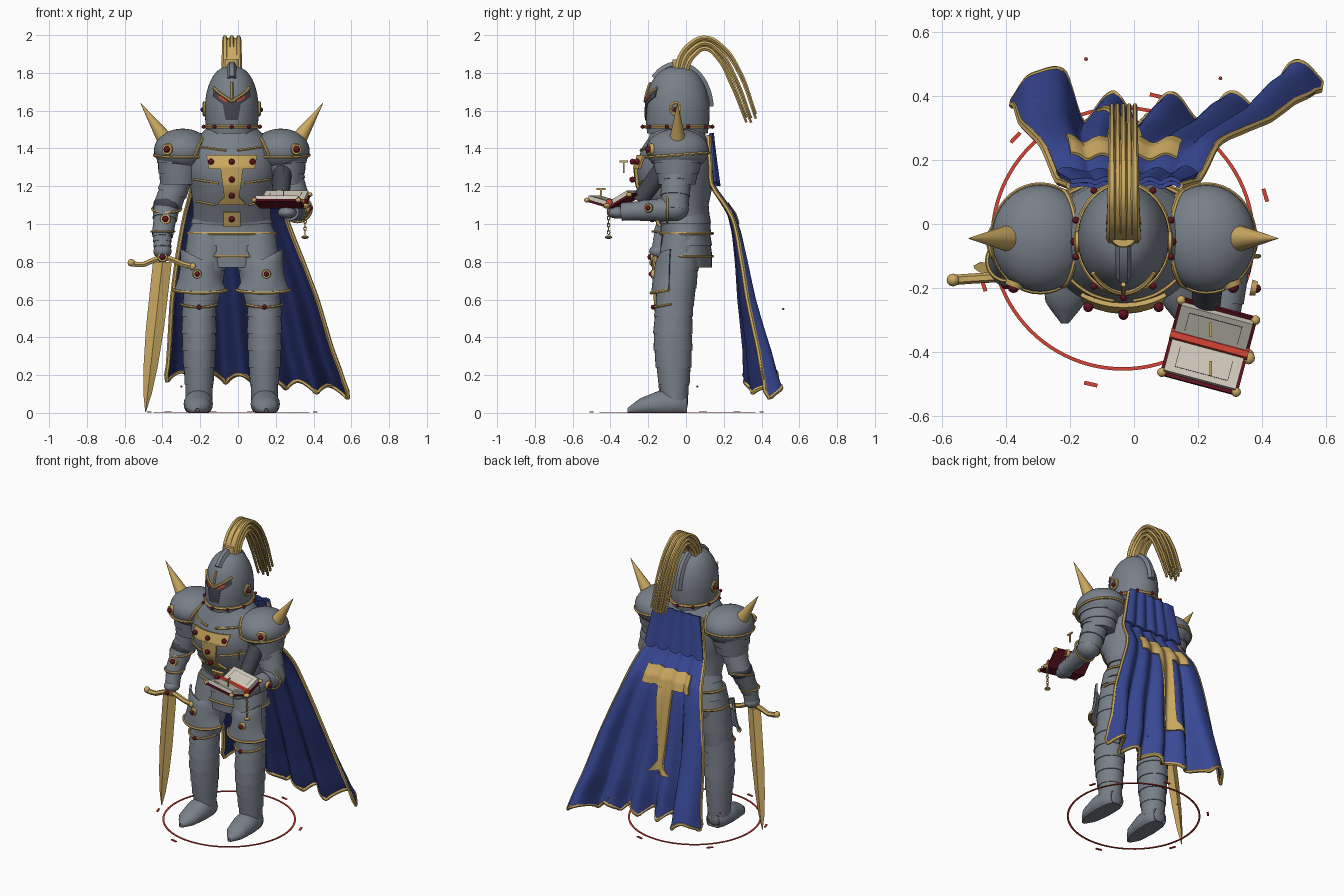
import bpy, bmesh, math
from mathutils import Vector, Matrix
from math import sin, cos, pi, radians, sqrt

if "Cube" in bpy.data.objects:
    bpy.data.objects.remove(bpy.data.objects["Cube"])

def mat(name, *c):
    m = bpy.data.materials.new(name)
    m.diffuse_color = (*c, 1)
    m.use_nodes = True
    m.node_tree.nodes["Principled BSDF"].inputs["Base Color"].default_value = m.diffuse_color
    return m

STEEL = mat("steel", .19, .215, .25)
GOLD = mat("gold", .60, .40, .12)
BLUE = mat("cape blue", .04, .065, .30)
NAVY = mat("cape lining", .014, .022, .11)
RUBY = mat("ruby", .12, .006, .016)
RED = mat("bright red", .68, .06, .035)
PAGE = mat("paper", .62, .58, .49)
DARK = mat("dark iron", .055, .06, .075)
CX = -.033                      # body centre line

def finish(name, bm, *mats):
    me = bpy.data.meshes.new(name)
    if len(mats) == 1:
        bmesh.ops.recalc_face_normals(bm, faces=bm.faces)
    bm.to_mesh(me)
    bm.free()
    ob = bpy.data.objects.new(name, me)
    bpy.context.collection.objects.link(ob)
    for m in mats:
        me.materials.append(m)
    return ob

def loft(name, rings, m, seg=32):
    """Skin elliptical rings (z, cx, cy, rx, ry)."""
    bm = bmesh.new()
    rows = [[bm.verts.new((x + rx * cos(2 * pi * i / seg), y + ry * sin(2 * pi * i / seg), z))
             for i in range(seg)] for z, x, y, rx, ry in rings]
    for a, b in zip(rows, rows[1:]):
        for i in range(seg):
            j = (i + 1) % seg
            bm.faces.new((a[i], a[j], b[j], b[i]))
    bm.faces.new(rows[0])
    bm.faces.new(rows[-1])
    return finish(name, bm, m)

def interp(table, z):
    """Linear lookup in rows whose first value rises."""
    z = min(max(z, table[0][0]), table[-1][0])
    for a, b in zip(table, table[1:]):
        if z <= b[0]:
            t = (z - a[0]) / (b[0] - a[0])
            return [p + (q - p) * t for p, q in zip(a, b)]

def lames(name, table, n, m=STEEL, step=.93):
    """Overlapping plates: sawtooth version of a loft."""
    z0, z1 = table[0][0], table[-1][0]
    rings = []
    for i in range(n):
        for f, s in ((0, 1), (1, step)):
            z, x, y, rx, ry = interp(table, z0 + (z1 - z0) * (i + f) / n)
            rings.append((z, x, y, rx * s, ry * s))
    return loft(name, rings, m)

def limb(name, a, b, r0, r1, n=1, m=STEEL, step=.92):
    a, b = Vector(a), Vector(b)
    ob = lames(name, [(0, 0, 0, r0, r0), ((b - a).length, 0, 0, r1, r1)], n, m, step)
    ob.matrix_world = Matrix.Translation(a) @ (b - a).to_track_quat('Z', 'Y').to_matrix().to_4x4()

def ball(name, loc, size, m, seg=24):
    bm = bmesh.new()
    bmesh.ops.create_uvsphere(bm, u_segments=seg, v_segments=seg // 2, radius=1,
                              matrix=Matrix.Translation(loc) @ Matrix.Diagonal((*size, 1)))
    finish(name, bm, m)

def box(name, size, m, mx):
    bm = bmesh.new()
    bmesh.ops.create_cube(bm, size=1, matrix=mx @ Matrix.Diagonal((*size, 1)))
    finish(name, bm, m)

def tube(name, pts, r, m, closed=False, tip=1, res=2):
    cu = bpy.data.curves.new(name, 'CURVE')
    cu.dimensions, cu.bevel_depth, cu.bevel_resolution, cu.resolution_u = '3D', r, 1, res
    cu.use_fill_caps = True
    sp = cu.splines.new('BEZIER')
    sp.bezier_points.add(len(pts) - 1)
    for i, (bp, p) in enumerate(zip(sp.bezier_points, pts)):
        bp.co, bp.handle_left_type, bp.handle_right_type = p, 'AUTO', 'AUTO'
        bp.radius = 1 + (tip - 1) * i / (len(pts) - 1)
    sp.use_cyclic_u = closed
    cu.materials.append(m)
    bpy.context.collection.objects.link(bpy.data.objects.new(name, cu))

def arc(c, rx, ry, a0=0, a1=360, n=20, sag=0):
    return [(c[0] + rx * cos(t), c[1] + ry * sin(t), c[2] + sag * sin(t)) for t in
            (radians(a0 + (a1 - a0) * i / n) for i in range(n + (a1 - a0 < 360)))]

def sheet(name, fn, nu, nv, m, thick, back=None):
    """Grid surface fn(u, v) given thickness behind its front face."""
    bm = bmesh.new()
    g = [[bm.verts.new(fn(i / nu, j / nv)) for j in range(nv + 1)] for i in range(nu + 1)]
    for i in range(nu):
        for j in range(nv):
            bm.faces.new((g[i][j], g[i][j + 1], g[i + 1][j + 1], g[i + 1][j]))
    ob = finish(name, bm, m, back or m)
    s = ob.modifiers.new("thickness", 'SOLIDIFY')
    s.thickness, s.offset = thick, -1
    if back:
        s.material_offset = s.material_offset_rim = 1

def stud(loc, d, r, ring=True):
    loc, d = Vector(loc), Vector(d).normalized()
    if ring:
        limb("stud_mount", loc - d * .01, loc + d * .008, r * 1.8, r * 1.8, 1, GOLD, .85)
    ball("ruby_stud", loc + d * .008, (r, r, r), RUBY, 12)

# torso and neck
TORSO = [(.98, CX, 0, .205, .13), (1.1, CX, -.035, .205, .155), (1.2, CX, -.057, .22, .197),
         (1.3, CX, -.06, .24, .205), (1.4, CX, -.05, .23, .185), (1.46, CX, -.045, .18, .15),
         (1.51, CX, -.045, .13, .14)]
loft("breastplate", TORSO, STEEL, 48)

def chest(x, z, off):
    _, cx, cy, rx, ry = interp(TORSO, z)
    return (x, cy - ry * sqrt(max(.02, 1 - ((x - cx) / rx) ** 2)) - off, z)

def chest_plate(name, z0, z1, w0, w1):
    def fn(u, v):
        return chest(CX + (2 * u - 1) * (w0 + (w1 - w0) * v), z0 + (z1 - z0) * v, .015)
    sheet(name, fn, 12, 6, GOLD, .02)

chest_plate("chest_emblem_bar", 1.365, 1.29, .135, .12)
chest_plate("chest_emblem_stem", 1.30, 1.14, .06, .04)
chest_plate("chest_emblem_foot", 1.14, 1.10, .04, .08)
chest_plate("belt_buckle", 1.06, .985, .045, .045)
for x, z in ((-.11, 1.33), (0, 1.33), (.11, 1.33), (0, 1.235), (0, 1.15), (0, 1.025)):
    stud(chest(CX + x, z, .018), (0, -1, 0), .016, False)
for z, a, b in ((1.215, .07, .2), (1.10, .09, .19), (1.39, .03, .17)):
    for s in (-1, 1):
        tube("chest_trim", [chest(CX + s * (a + (b - a) * i / 6), z + .02 * i / 6, .003)
                            for i in range(7)], .007, GOLD)

# waist lames
lames("waist_skirt", [(.83, CX, .002, .247, .138), (.95, CX, 0, .235, .135), (1.06, CX, -.01, .205, .14)], 4, step=.95)
lames("waist_under_skirt", [(.77, CX, .002, .2, .135), (.85, CX, .002, .22, .135)], 1, step=1)
for z, r in ((.83, .249), (.95, .234)):
    tube("skirt_trim", arc((CX, .002, z), r, .138), .008, GOLD, True)

# legs
for s, side in ((-1, "right"), (1, "left")):
    x = CX + s * .173
    lames(side + "_greave", [(.06, x, -.06, .07, .07), (.3, x, -.068, .089, .103), (.45, x, -.07, .095, .106),
                             (.6, x, -.06, .09, .102)], 6, step=.945)
    xt = CX + s * .148
    lames(side + "_thigh", [(.56, xt + s * .02, -.06, .09, .1), (.7, xt, -.05, .112, .112),
                            (.95, xt - s * .02, -.02, .11, .105)], 4, step=.96)
    xp = CX + s * .166

    def tasset(u, v):
        t = radians(195 + 150 * u)
        z0 = .815 + .055 * max(0, s * cos(t))
        return (xp + (.108 + .037 * v ** 3) * cos(t), -.06 + (.09 + .034 * sqrt(v)) * sin(t),
                z0 + (.655 + .02 * sin(t) - z0) * v)
    sheet(side + "_tasset", tasset, 20, 10, STEEL, .012)
    tube("tasset_trim", [tasset(i / 12, 1) for i in range(13)], .009, GOLD)
    stud((x + s * .01, -.176, .735), (0, -1, 0), .014)
    tube("knee_trim", arc((x, -.06, .58), .096, .108, 190, 350, 12, .02), .007, GOLD)
    stud((x, -.166, .56), (0, -1, 0), .013, False)

    def boot(u, v):
        _, w, h = interp([(0, .05, .1), (.15, .072, .115), (.45, .078, .12), (.8, .062, .075), (1, .012, .025)], v)
        t = 2 * pi * u
        return (x + s * .01 * v - w * cos(t), .005 - .315 * v, max(0, h * (.4 + .6 * sin(t))))
    sheet(side + "_boot", boot, 24, 14, STEEL, .004)
    ball(side + "_heel", (x, -.015, .055), (.052, .025, .053), STEEL)

# pauldrons and spikes
for s, side in ((-1, "right"), (1, "left")):
    x = CX + s * .26
    ball(side + "_pauldron", (x, -.045, 1.39), (.152, .167, .115), STEEL, 40)
    lames(side + "_shoulder_lames", [(1.21, x + s * .02, -.05, .1, .1), (1.38, x + s * .01, -.045, .135, .15)], 3, step=.95)
    tube("pauldron_trim", arc((x, -.045, 1.365), .15, .167, sag=.012), .008, GOLD, True)
    rim = []
    for i in range(13):
        t = radians(-20 + 220 * i / 12)
        off = .075 + .04 * sin(t)
        k = sqrt(1 - (off / .152) ** 2)
        rim.append((x - s * off, -.045 + .169 * k * cos(t), 1.39 + .117 * k * sin(t)))
    tube("pauldron_inner_trim", rim, .008, GOLD)
    stud((x + s * .08, -.19, 1.395), (s * .4, -1, 0), .018)
    limb("shoulder_spike", (CX + s * .345, -.045, 1.435), (CX + s * .483, -.045, 1.64), .046, .001, 1, GOLD, 1)

# right arm holding the sword
limb("right_upper_arm", (-.375, -.045, 1.09), (-.30, -.045, 1.30), .074, .09, 3)
ball("right_elbow", (-.375, -.05, 1.1), (.074, .08, .06), DARK)
limb("right_forearm", (-.4, -.12, .94), (-.375, -.05, 1.11), .056, .074, 2)
limb("right_gauntlet", (-.4, -.14, .85), (-.4, -.115, .96), .045, .054, 4)
ball("right_hand", (-.4, -.14, .855), (.048, .055, .04), STEEL)
tube("right_cuff_trim", arc((-.398, -.115, .96), .06, .062), .007, GOLD, True)
tube("right_elbow_trim", arc((-.378, -.055, 1.08), .076, .08, sag=.02), .007, GOLD, True)
stud((-.385, -.145, 1.025), (0, -1, .2), .017)

# sword
loft("sword_blade", [(z, -.49 + .09 * z / .8, -.125 - .04 * z / .8, w, .016 * min(1, w / .03))
                     for z, w in ((.005, .002), (.1, .022), (.25, .038), (.45, .048), (.8, .05))], GOLD, 4)
tube("sword_guard", [(-.565, -.175, .79), (-.5, -.17, .785), (-.4, -.165, .825), (-.3, -.16, .79), (-.24, -.155, .775)], .016, GOLD)
for p in ((-.565, -.175, .795), (-.24, -.155, .775)):
    ball("guard_tip", p, (.02, .02, .02), GOLD, 12)
limb("sword_grip", (-.4, -.16, .8), (-.395, -.15, .93), .02, .02, 1, GOLD, 1)
stud((-.4, -.18, .825), (0, -1, 0), .016)

# left arm under the book
limb("left_upper_arm", (.315, -.06, 1.07), (.255, -.05, 1.30), .074, .088, 3)
limb("left_inner_sleeve", (.225, -.25, 1.12), (.235, -.13, 1.28), .045, .055, 1, DARK)
ball("left_elbow", (.315, -.06, 1.08), (.072, .075, .065), STEEL)
limb("left_forearm", (.275, -.34, 1.065), (.315, -.05, 1.08), .048, .068, 3)
ball("left_hand", (.26, -.36, 1.06), (.05, .06, .032), STEEL)
tube("left_elbow_trim", [(.315 + .075 * cos(t), -.1, 1.08 + .07 * sin(t)) for t in
                         (2 * pi * i / 14 for i in range(14))], .007, GOLD, True)
stud((.375, -.2, 1.085), (1, -.2, 0), .014)

# open book
BOOK = Matrix.Translation((.235, -.375, 1.085)) @ Matrix.Rotation(radians(-15), 4, 'Z')
for s, tilt in ((-1, -16), (1, 30)):
    half = BOOK @ Matrix.Rotation(radians(tilt), 4, 'X')
    at = lambda x, y, z: half @ Matrix.Translation((x, s * y, z))
    box("book_cover", (.25, .138, .012), RUBY, at(0, .07, .004))
    box("book_pages", (.232, .116, .024), PAGE, at(0, .07, .02))
    for x, y, a, b in ((0, .108, .17, .002), (-.085, .075, .002, .066), (.085, .075, .002, .066)):
        box("page_border", (a, b, .002), DARK, at(x, y, .032))
    for x in (-.12, .12):
        ball("book_corner", at(x, .13, .006).translation, (.015, .015, .013), GOLD, 12)
tube("book_spine_ribbon", [BOOK @ Vector((x, 0, .03)) for x in (-.126, 0, .126)], .019, RED)
ball("book_clasp", BOOK @ Vector((.13, -.01, .01)), (.02, .02, .014), GOLD, 12)
for y, z in ((-.45, 1.155), (-.33, 1.30)):
    box("floating_rune_stem", (.006, .008, .06), GOLD, Matrix.Translation((.24, y, z)))
    box("floating_rune_bar", (.008, .045, .01), GOLD, Matrix.Translation((.24, y, z + .03)))
for i in range(7):
    c, f = Vector((.355, -.41, 1.07 - i * .019)), i % 2
    tube("chain_link", [c + Vector((.007 * cos(t) * f, .007 * cos(t) * (1 - f), .012 * sin(t)))
                        for t in (pi * k / 4 for k in range(8))], .003, GOLD, True, res=1)
ball("chain_pendant", (.355, -.41, .93), (.02, .02, .009), GOLD, 12)

# helmet
HELM = [(1.48, CX, -.045, .132, .16), (1.54, CX, -.045, .14, .168)] + [
    (1.6 + .235 * sin(t), CX, -.045, .142 * abs(cos(t)) ** .8 + .001, .168 * abs(cos(t)) ** .8 + .001)
    for t in (pi / 2 * i / 14 for i in range(15))]
loft("helmet", HELM, STEEL, 48)

def helm(deg, z, off):
    _, cx, cy, rx, ry = interp(HELM, z)
    return (cx + (rx + off) * sin(radians(deg)), cy - (ry + off) * cos(radians(deg)), z)

def vee(a):
    return 1.65 + .07 * abs(a) / 45

sheet("eye_slit", lambda u, v: helm(90 * u - 45, vee(90 * u - 45) - .045 * v, .005), 24, 2, DARK, .008)
sheet("breath_slot", lambda u, v: helm((40 - 14 * v) * (u - .5), 1.65 - .1 * v, .005), 8, 4, DARK, .008)
for s in (-1, 1):
    sheet("eye", lambda u, v: helm(s * 20 + 18 * (u - .5), vee(s * 20 + 18 * (u - .5)) - .012 - .012 * v, .009), 4, 1, RED, .005)
    tube("ear_ring", [(CX + s * .145, -.055 + .026 * cos(t), 1.61 + .032 * sin(t)) for t in
                      (pi * k / 6 for k in range(12))], .009, GOLD, True)
    stud((CX + s * .145, -.055, 1.605), (s, 0, 0), .013, False)
tube("brow", [helm(-46 + 92 * i / 16, vee(-46 + 92 * i / 16), .006) for i in range(17)], .008, GOLD)
tube("helmet_crest", [(CX, -.045 + .172 * cos(t), 1.6 + .24 * sin(t)) for t in
                      (radians(5 + 13 * i) for i in range(11))], .024, STEEL)
tube("crest_front_trim", [helm(0, 1.66 + .015 * i, .006) for i in range(7)], .008, GOLD)
tube("helmet_base_trim", arc((CX, -.045, 1.515), .142, .17), .01, GOLD, True)
for i in range(10):
    stud(helm(i * 36, 1.515, .012), (sin(radians(36 * i)), -cos(radians(36 * i)), 0), .011, False)

# plume of curved strands
OUT = [(-.045, 1.82), (-.025, 1.89), (.025, 1.95), (.1, 1.98), (.19, 1.935), (.28, 1.81), (.37, 1.57)]
INN = [(.0, 1.82), (.015, 1.86), (.045, 1.9), (.1, 1.935), (.165, 1.89), (.235, 1.76), (.32, 1.55)]
for k in range(5):
    for j in range(3):
        f, drop = j / 2, .012 * ((k * 2 + j) % 4 - 1)
        tube("plume_strand", [(CX + (k - 2) * .018, a[0] + (b[0] - a[0]) * f, a[1] + (b[1] - a[1]) * f - drop * i / 6)
                              for i, (a, b) in enumerate(zip(OUT, INN))], .019, GOLD, tip=.4, res=5)
limb("plume_socket", (CX, -.03, 1.8), (CX, -.03, 1.87), .05, .045, 1, GOLD)

# cape: edges and depth looked up by height, folds grow downward, corners flare back
CAPE = [(.05, -.38, .59, .375), (.2, -.375, .55, .345), (.33, -.365, .50, .335), (.6, -.35, .42, .295), (.8, -.325, .345, .275),
        (.95, -.3, .285, .255), (1.05, -.28, .25, .23), (1.12, -.26, .23, .185), (1.2, -.24, .2, .13), (1.48, -.2, .14, .115)]

def cape_xyz(u, z, off=0):
    _, l, r, y = interp(CAPE, z)
    v = (1.48 - z) / 1.4
    left = math.exp(-((u - .1) / .1) ** 4)
    right = math.exp(-((u - .96) / .12) ** 2)
    fold = (.006 + .045 * v * v) * cos(2 * pi * 5 * u + 2.2) * (1 - .8 * left)
    return (l + (r - l) * u, y + off + fold + (.145 * left + .105 * right) * v * v, z)

def cape(u, v):
    hem = .17 - .09 * u * u + .05 * abs(sin(6 * pi * u))
    return cape_xyz(u, 1.47 - v * (1.47 - hem))

sheet("cape", cape, 110, 40, NAVY, .012, BLUE)
sheet("cape_mantle", lambda u, v: cape_xyz(u, 1.48 - .27 * v - .01 * sin(30 * u) * v,
      .013 + .012 * v + .005 * v * sin(30 * u)), 60, 8, BLUE, .014)
rim = [(0, i / 16) for i in range(17)] + [(i / 72, 1) for i in range(1, 72)] + [(1, 1 - i / 16) for i in range(17)]
tube("cape_trim", [Vector(cape(*p)) + Vector((0, .007, 0)) for p in rim], .012, GOLD)

def cape_patch(name, z0, z1, w0, w1):
    def fn(a, b):
        z = z0 + (z1 - z0) * b
        _, l, r, _ = interp(CAPE, z)
        x = CX + (2 * a - 1) * (w0 + (w1 - w0) * b)
        return cape_xyz((x - l) / (r - l), z, .014)
    sheet(name, fn, 28, 16, GOLD, .009)

cape_patch("cape_emblem_bar", 1.11, 1.0, .165, .18)
cape_patch("cape_emblem_stem", 1.0, .52, .055, .035)
cape_patch("cape_emblem_foot", .52, .45, .035, .08)

# ground circle with floating marks
def circle(u, v):
    r, t = .402 + .011 * v, 2 * pi * u
    return (-.035 + r * cos(t), -.045 + r * sin(t), .006)
sheet("ground_circle", circle, 96, 1, RED, .005)
for x, y in ((.07, .40), (-.37, .27), (.41, .09), (-.47, -.19), (-.135, -.5)):
    t = math.atan2(y + .045, x + .035) + pi / 2
    box("ground_mark", (.042, .012, .006), RED, Matrix.Translation((x, y, .004)) @ Matrix.Rotation(t, 4, 'Z'))
for p in ((-.15, .515, .55), (.27, .455, .24), (-.3, .06, .14)):
    ball("ember", p, (.006, .006, .006), RED, 8)

# curves become meshes, then smooth shading with sharp edges kept
bpy.ops.object.select_all(action='SELECT')
bpy.context.view_layer.objects.active = bpy.data.objects["brow"]
bpy.ops.object.convert(target='MESH')
bpy.ops.object.shade_smooth_by_angle(angle=radians(35))
